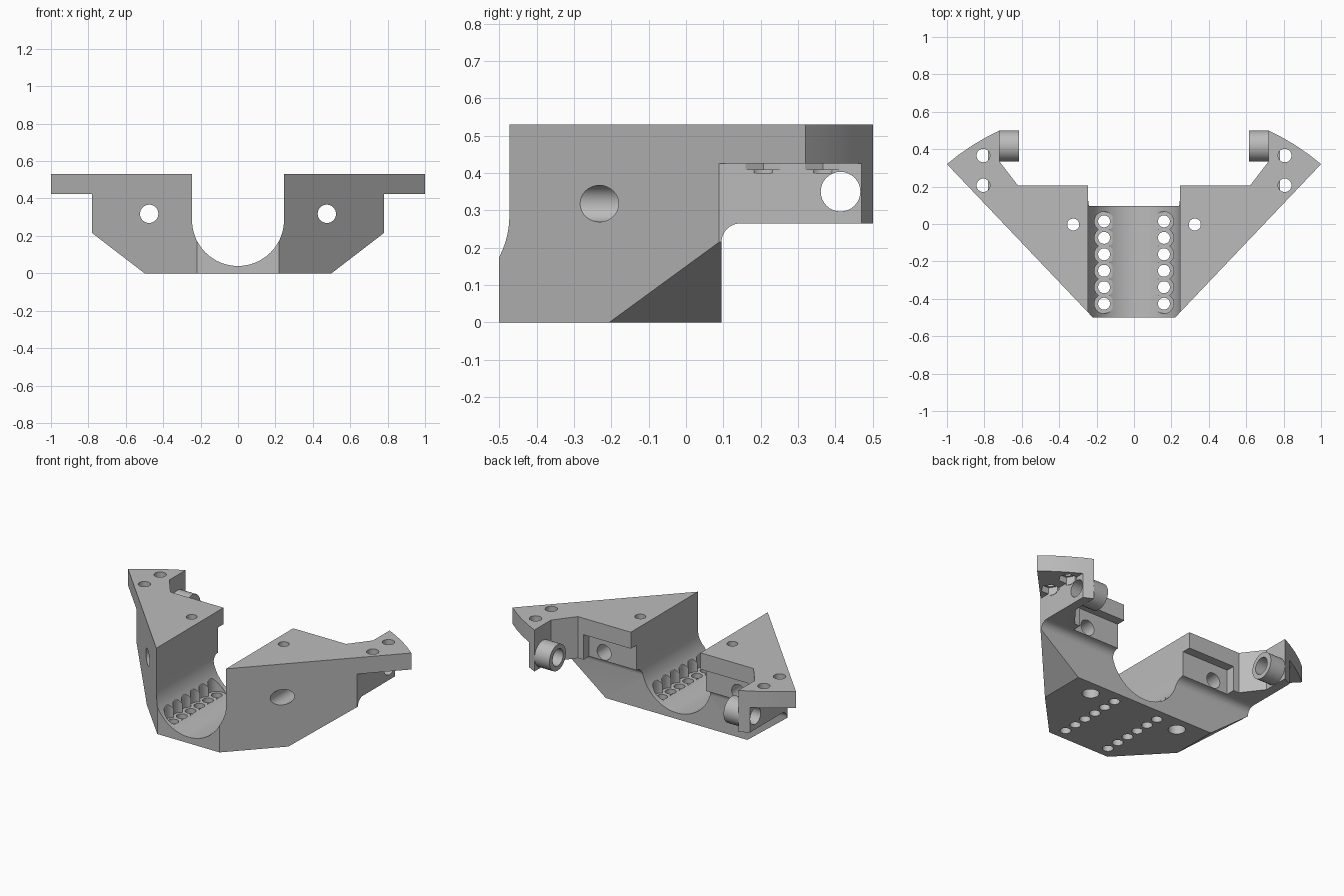
import bpy, bmesh, math
from mathutils import Matrix, Vector

if "Cube" in bpy.data.objects:
    bpy.data.objects.remove(bpy.data.objects["Cube"])

grey = bpy.data.materials.new("mid_grey")
grey.diffuse_color = (0.5, 0.5, 0.5, 1)
grey.use_nodes = True
grey.node_tree.nodes["Principled BSDF"].inputs["Base Color"].default_value = grey.diffuse_color


def prism(name, pts, axis, lo, hi):
    """Extrude a 2D outline along an axis; outline is (x,y), (x,z) or (y,z)."""
    place = {"z": lambda a, b, t: (a, b, t),
             "y": lambda a, b, t: (a, t, b),
             "x": lambda a, b, t: (t, a, b)}[axis]
    bm = bmesh.new()
    face = bm.faces.new([bm.verts.new(place(a, b, lo)) for a, b in pts])
    new = bmesh.ops.extrude_face_region(bm, geom=[face])["geom"]
    shift = Vector(place(0, 0, hi - lo))
    bmesh.ops.translate(bm, vec=shift, verts=[v for v in new if isinstance(v, bmesh.types.BMVert)])
    bmesh.ops.recalc_face_normals(bm, faces=bm.faces)
    me = bpy.data.meshes.new(name)
    bm.to_mesh(me)
    bm.free()
    me.materials.append(grey)
    ob = bpy.data.objects.new(name, me)
    bpy.context.collection.objects.link(ob)
    return ob


def arc(cx, cy, r, a0, a1, n):
    return [(cx + r * math.cos(math.radians(a0 + (a1 - a0) * i / n)),
             cy + r * math.sin(math.radians(a0 + (a1 - a0) * i / n))) for i in range(n + 1)]


def rod(name, axis, a, b, r, lo, hi, sides=32):
    return prism(name, arc(a, b, r, 0, 360, sides)[:-1], axis, lo, hi)


def boolean(target, tool, op):
    m = target.modifiers.new(tool.name, "BOOLEAN")
    m.operation, m.object, m.solver = op, tool, "EXACT"
    bpy.context.view_layer.objects.active = target
    bpy.ops.object.modifier_apply(modifier=m.name)
    bpy.data.objects.remove(tool)


def mirrored(half):
    return half + [(-a, b) for a, b in reversed(half)]


# Plan outline: V-shaped front, curved wing tips, straight back
plan = mirrored([(0.22, -0.5), (1.0, 0.32), (0.935, 0.372), (0.86, 0.423), (0.78, 0.47),
                 (0.72, 0.5), (0.72, 0.335), (0.62, 0.205)])
body = prism("bracket_body", plan, "z", -0.1, 0.7)

# Front profile: chamfered underside, thin wing flanges, U-shaped channel
channel = arc(0, 0.285, 0.246, 0, -180, 48)
profile = [(-0.5, 0), (0.5, 0), (0.78, 0.215), (0.78, 0.425), (1.05, 0.425), (1.05, 0.53),
           (0.246, 0.53)] + channel + [(-0.246, 0.53), (-1.05, 0.53), (-1.05, 0.425),
                                       (-0.78, 0.425), (-0.78, 0.215)]
boolean(body, prism("profile", profile, "y", -0.8, 0.8), "INTERSECT")

# Lower back cutaway with an inner fillet
back = [(0.095, -0.1)] + arc(0.145, 0.215, 0.05, 180, 90, 8) + [(1, 0.265), (1, -0.1)]
boolean(body, prism("back_cut", back, "x", -1.2, 1.2), "DIFFERENCE")

for s in (-1, 1):
    # Recess under the back edge, with a rounded lower outer corner
    recess = [(0.15, 0.2), (0.55, 0.2), (0.58, 0.23), (0.58, 0.425), (0.15, 0.425)]
    boolean(body, prism("recess", [(s * a, b) for a, b in recess], "y", 0.148, 0.4), "DIFFERENCE")
    # Hinge tube on the inside of each end wall
    boolean(body, rod("hinge_tube", "x", 0.4165, 0.35, 0.083, *sorted((s * 0.615, s * 0.723))), "UNION")
    boolean(body, rod("hinge_bore", "x", 0.4135, 0.35, 0.053, *sorted((s * 0.5, s * 0.9))), "DIFFERENCE")
    # Front-to-back bolt hole
    boolean(body, rod("bolt_hole", "y", s * 0.475, 0.318, 0.049, -0.7, 0.4), "DIFFERENCE")
    # Vertical screw hole with a wider bore from below
    boolean(body, rod("screw_hole", "z", s * 0.325, -0.003, 0.032, -0.2, 0.7), "DIFFERENCE")
    boolean(body, rod("screw_bore", "z", s * 0.325, -0.003, 0.05, -0.2, 0.2), "DIFFERENCE")
    # Wing flange holes with hexagonal nut pockets below
    for y in (0.207, 0.366):
        boolean(body, rod("wing_hole", "z", s * 0.806, y, 0.036, 0.4, 0.7), "DIFFERENCE")
        boolean(body, rod("nut_pocket", "z", s * 0.806, y, 0.055, 0.41, 0.465, 6), "DIFFERENCE")
    # Row of counterbored holes in the channel floor
    for i in range(6):
        y = 0.014 - 0.088 * i
        boolean(body, rod("floor_hole", "z", s * 0.16, y, 0.032, -0.1, 0.4), "DIFFERENCE")
        boolean(body, rod("floor_bore", "z", s * 0.16, y, 0.052, 0.068, 0.26), "DIFFERENCE")

# Smooth curved walls, keep corners sharp
bpy.ops.object.select_all(action="DESELECT")
body.select_set(True)
bpy.context.view_layer.objects.active = body
bpy.ops.object.shade_smooth_by_angle(angle=math.radians(25))
